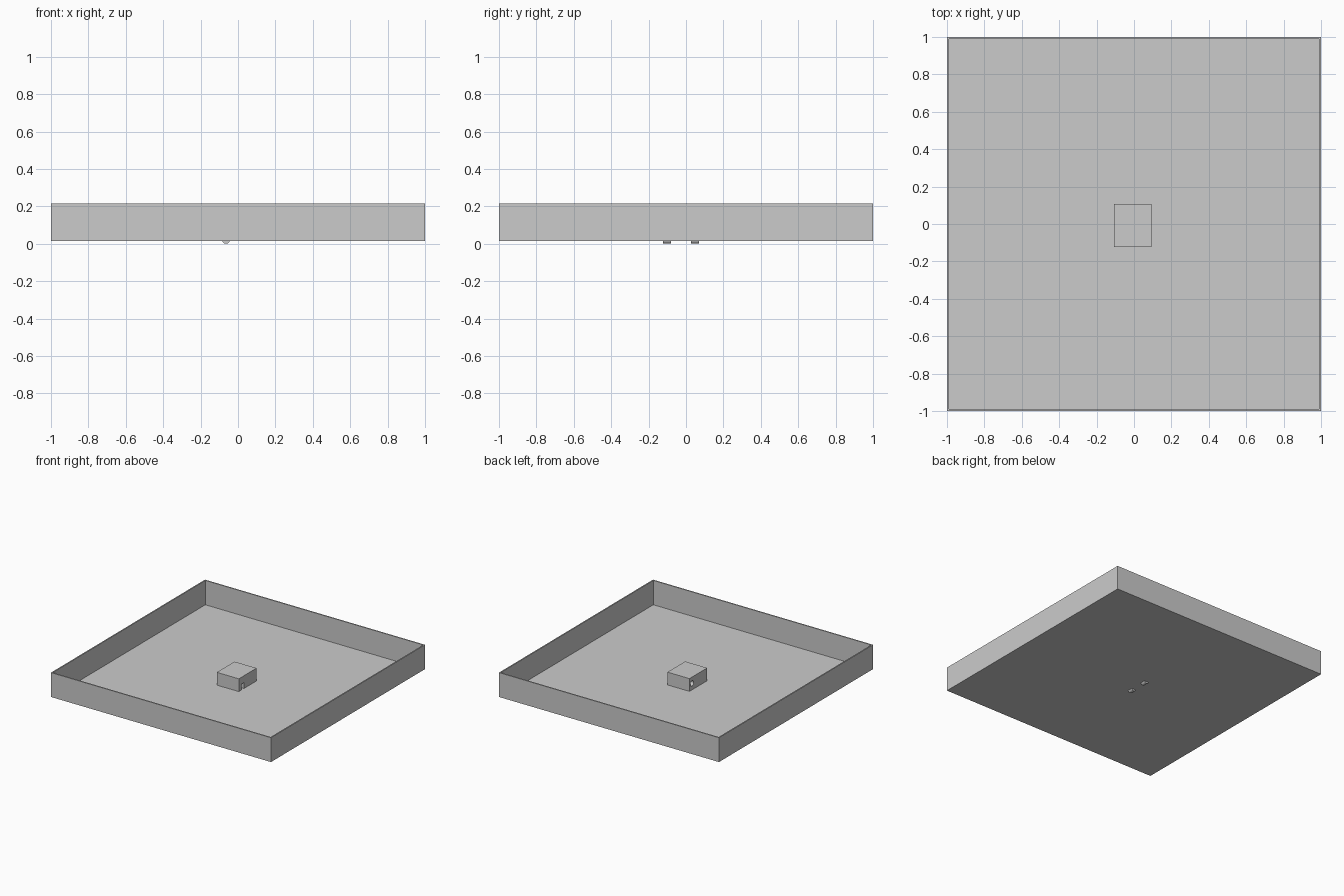
import bpy, math

if "Cube" in bpy.data.objects:
    bpy.data.objects.remove(bpy.data.objects["Cube"])

FLOOR = 0.015


def box(name, lo, hi):
    bpy.ops.mesh.primitive_cube_add(size=1, location=[(a + b) / 2 for a, b in zip(lo, hi)])
    o = bpy.context.object
    o.name = name
    o.scale = [b - a for a, b in zip(lo, hi)]
    bpy.ops.object.transform_apply(location=False, rotation=False, scale=True)
    return o


def cylinder(name, radius, depth, loc, rot, sides=24):
    bpy.ops.mesh.primitive_cylinder_add(vertices=sides, radius=radius, depth=depth,
                                        location=loc, rotation=rot)
    o = bpy.context.object
    o.name = name
    bpy.ops.object.shade_smooth_by_angle()
    return o


def cut(target, cutter):
    m = target.modifiers.new("cut", 'BOOLEAN')
    m.operation = 'DIFFERENCE'
    m.object = cutter
    m.solver = 'EXACT'
    cutter.hide_render = True
    cutter.hide_set(True)


# Arena floor sheet
bpy.ops.mesh.primitive_plane_add(size=2, location=(0, 0, FLOOR))
bpy.context.object.name = "arena_floor"

# Thin perimeter walls
T, TOP = 0.01, FLOOR + 0.2
for side, s in (("left", -1), ("right", 1)):
    a, b = sorted((s, s * (1 - T)))
    box(side + "_wall", (a, -1, FLOOR), (b, 1, TOP))
for side, s in (("front", -1), ("back", 1)):
    a, b = sorted((s, s * (1 - T)))
    box(side + "_wall", (-1 + T, a, FLOOR), (1 - T, b, TOP))

# Robot body with a slot on one end and a round port on the other
body = box("robot_body", (-0.107, -0.122, FLOOR + 0.001), (0.093, 0.108, 0.121))
cut(body, box("slot_cutter", (0.063, -0.09, 0.0), (0.12, -0.055, 0.065)))
cut(body, cylinder("port_cutter", 0.022, 0.06, (-0.107, 0.075, 0.07),
                   (0, math.pi / 2, 0)))

# Wheels dipping just below the floor
for side, y in (("front", -0.101), ("back", 0.049)):
    cylinder(side + "_wheel", 0.02, 0.042, (-0.064, y, 0.02), (math.pi / 2, 0, 0))
